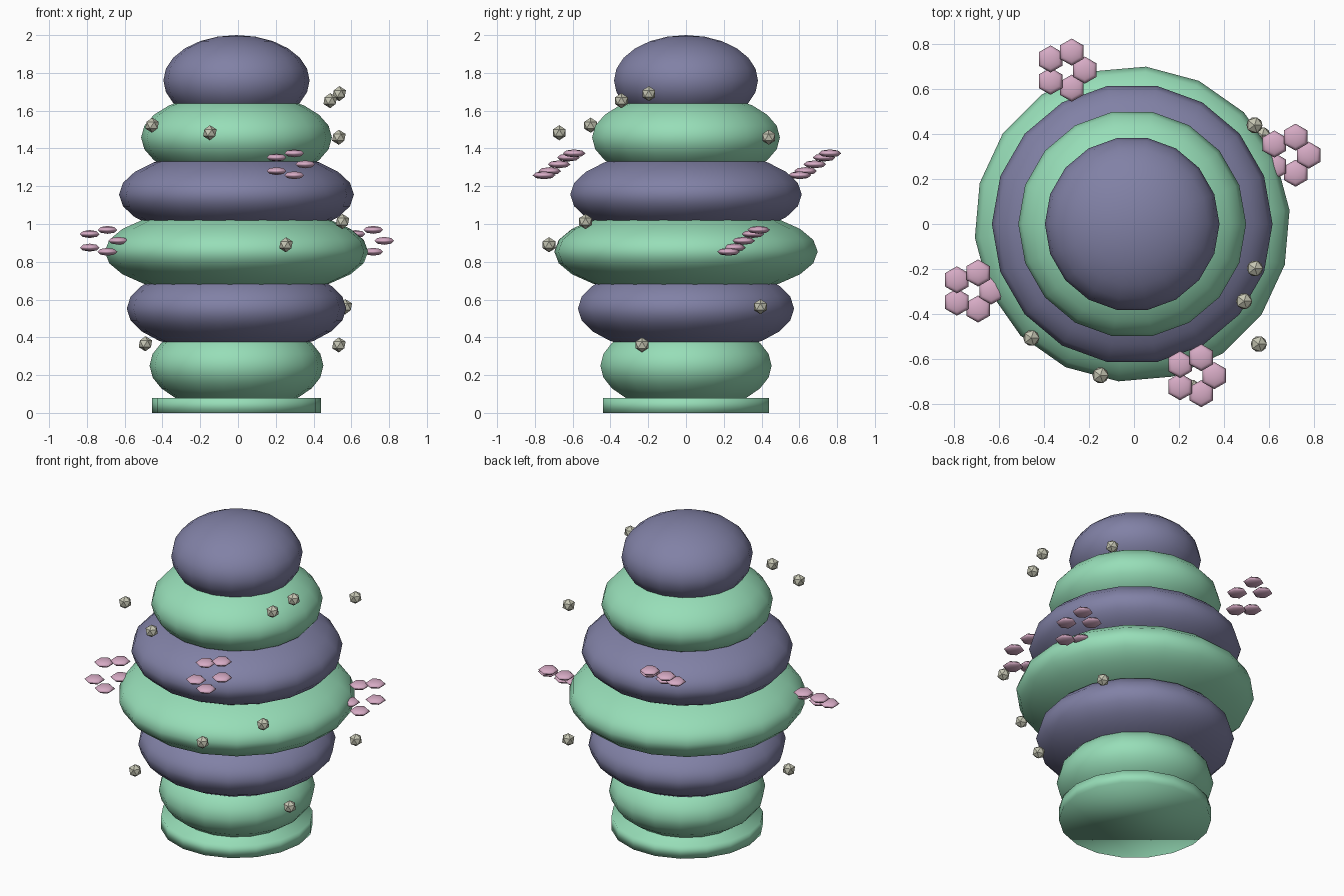
import bpy
from math import sin, cos, radians, pi

cube = bpy.data.objects.get("Cube")
if cube:
    bpy.data.objects.remove(cube, do_unlink=True)


def material(name, rgb):
    m = bpy.data.materials.new(name)
    m.use_nodes = True
    colour = (*rgb, 1.0)
    m.diffuse_color = colour
    m.node_tree.nodes["Principled BSDF"].inputs["Base Color"].default_value = colour
    return m


green = material("mint_green", (0.31, 0.73, 0.48))
purple = material("dusky_purple", (0.22, 0.22, 0.38))
pink = material("petal_pink", (0.68, 0.41, 0.56))
stone = material("pale_stone", (0.56, 0.56, 0.45))


def finish(name, mat, smooth=True):
    ob = bpy.context.object
    ob.name = name
    ob.data.materials.append(mat)
    if smooth:
        bpy.ops.object.shade_smooth()
    return ob


def ellipsoid(name, mat, location, size, segments, rings, turn=0.0):
    bpy.ops.mesh.primitive_uv_sphere_add(segments=segments, ring_count=rings,
                                         radius=1, location=location)
    ob = finish(name, mat)
    ob.scale = size
    ob.rotation_euler.z = turn
    return ob


# Base disc
CENTRE_X = -0.008
bpy.ops.mesh.primitive_cylinder_add(vertices=18, radius=0.447, depth=0.08,
                                    location=(CENTRE_X, 0, 0.04),
                                    rotation=(0, 0, pi / 2))
finish("base_disc", green)

# Stacked body tiers in alternating colours
for i, radius in enumerate((0.46, 0.581, 0.70, 0.622, 0.505, 0.387)):
    turn = pi / 2 + (radians(5) if i == 2 else 0)
    ellipsoid(f"body_tier_{i + 1}", purple if i % 2 else green,
              (CENTRE_X, 0, 0.25 + 0.302 * i), (radius, radius, 0.24), 18, 12, turn)

# Tilted flowers, each a ring of five flattened hexagonal petals
flowers = {
    "back_right": (-0.302, 0.682, 1.316),
    "front_left": (0.272, -0.672, 1.316),
    "left": (0.69, 0.305, 0.911),
    "right": (-0.717, -0.297, 0.911),
}
for side, (x, y, z) in flowers.items():
    for k in range(5):
        a = radians(72 * k)
        ellipsoid(f"{side}_petal_{k + 1}", pink,
                  (x + 0.084 * cos(a), y + 0.084 * sin(a), z + 0.061 * sin(a)),
                  (0.06, 0.06, 0.021), 6, 4)

# Small faceted pebbles floating around the body
pebbles = [
    (-0.455, -0.505, 1.523), (-0.149, -0.671, 1.483), (0.488, -0.342, 1.653),
    (0.536, -0.197, 1.69), (0.534, 0.438, 1.459), (0.553, -0.532, 1.013),
    (0.254, -0.725, 0.89), (0.568, 0.394, 0.562), (-0.49, -0.353, 0.366),
    (0.534, -0.233, 0.36),
]
for i, place in enumerate(pebbles):
    bpy.ops.mesh.primitive_ico_sphere_add(subdivisions=1, radius=0.04, location=place)
    finish(f"pebble_{i + 1}", stone, smooth=False)
